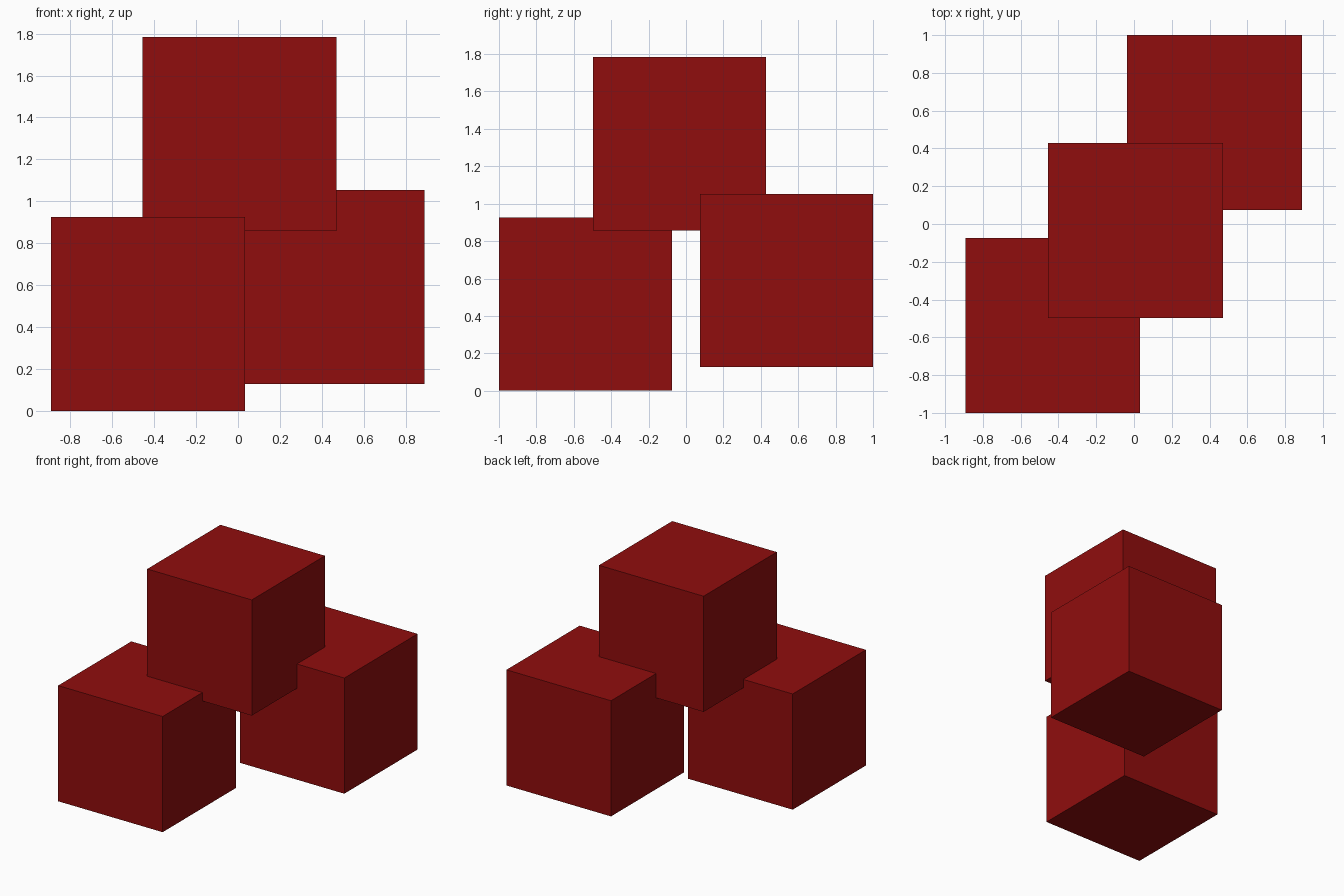
import bpy

if "Cube" in bpy.data.objects:
    bpy.data.objects.remove(bpy.data.objects["Cube"])

SIDE = 0.926

red = bpy.data.materials.new("red")
red.diffuse_color = (0.28, 0.004, 0.004, 1)
red.use_nodes = True
red.node_tree.nodes["Principled BSDF"].inputs["Base Color"].default_value = red.diffuse_color


def cube(name, centre):
    bpy.ops.mesh.primitive_cube_add(size=SIDE, location=centre)
    obj = bpy.context.object
    obj.name = name
    obj.data.materials.append(red)


# Two lower cubes, the rear one raised, and one resting into both
cube("front_left_cube", (-0.43, -0.537, SIDE / 2))
cube("back_right_cube", (0.427, 0.537, 0.59))
cube("top_cube", (0.007, -0.034, 1.321))
